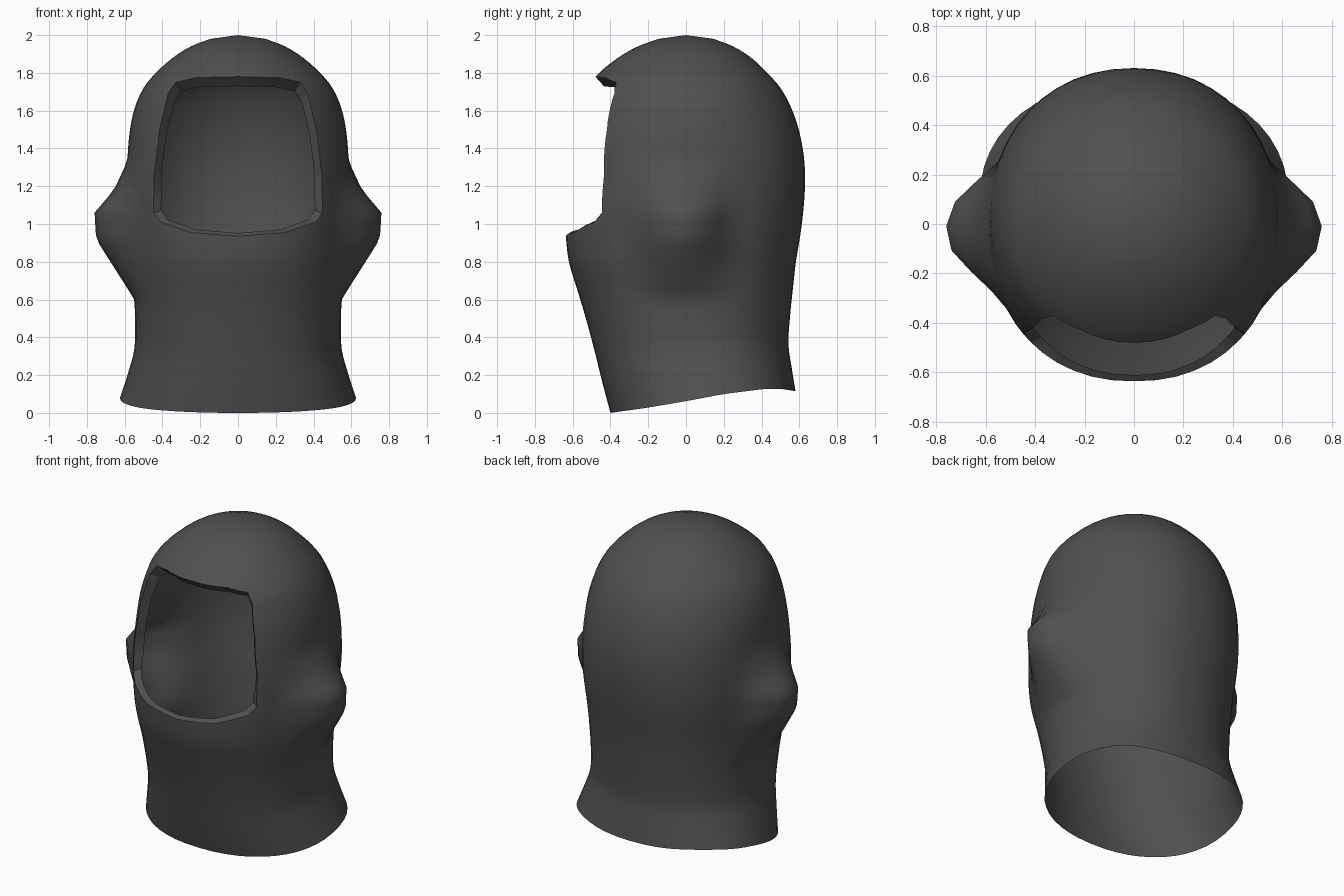
import bpy, bmesh, math
from mathutils import Vector

if "Cube" in bpy.data.objects:
    bpy.data.objects.remove(bpy.data.objects["Cube"])

SEG, SUB = 48, 3

# profile rows: height, half width, front y, back y
ROWS = [(0, .625, -.40, .58), (.17, .58, -.445, .558), (.32, .548, -.482, .542),
        (.5, .545, -.53, .55), (.65, .553, -.575, .565), (.8, .568, -.62, .582),
        (.94, .58, -.636, .605), (1.06, .587, -.637, .62), (1.2, .588, -.637, .63),
        (1.35, .585, -.625, .625), (1.5, .572, -.6, .597), (1.62, .545, -.565, .555),
        (1.72, .5, -.525, .5), (1.8, .435, -.46, .43), (1.88, .345, -.36, .345),
        (1.94, .25, -.255, .25), (1.98, .145, -.145, .145)]
# right half of the face opening (x, z), top to bottom
OPENING = [(0, 1.78), (.22, 1.775), (.33, 1.75), (.37, 1.69), (.415, 1.5), (.445, 1.25),
           (.447, 1.06), (.41, 1.01), (.25, .955), (0, .935)]
# hem height along y
HEM = [(-.4, 0), (-.2, .028), (0, .062), (.2, .1), (.4, .125), (.5, .128), (.58, .115)]


def spline(pts, sub):
    pts = [Vector(p) for p in pts]
    out = []
    for i in range(len(pts) - 1):
        a, b = pts[max(i - 1, 0)], pts[i]
        c, d = pts[i + 1], pts[min(i + 2, len(pts) - 1)]
        for k in range(sub):
            t = k / sub
            out.append(.5 * (2 * b + (c - a) * t + (2 * a - 5 * b + 4 * c - d) * t * t
                             + (3 * b - a - 3 * c + d) * t ** 3))
    return out + [pts[-1]]


def lerp_table(table, u):
    u = min(max(u, table[0][0]), table[-1][0])
    for (a, p), (b, q) in zip(table, table[1:]):
        if u <= b:
            return p + (q - p) * (u - a) / (b - a)


def ear(y, z):
    return .172 * lerp_table([(.60, 0), (.92, 1), (1.06, 1), (1.18, .4), (1.33, 0)], z) \
        * lerp_table([(-.31, 0), (-.085, 1), (.055, 1), (.25, 0)], y)


# hood shell: lofted rings with ear bulges and a tilted hem
bm = bmesh.new()
rings = []
for h, w, f, b in spline(ROWS, SUB):
    n = 2 + .2 * min(max((1.6 - h) / .5, 0), 1)
    ring = []
    for i in range(SEG):
        a = 2 * math.pi * i / SEG
        c, s = math.cos(a), math.sin(a)
        x = w * math.copysign(abs(c) ** (2 / n), c)
        y = (f + b) / 2 + (b - f) / 2 * math.copysign(abs(s) ** (2 / n), s)
        z = h + lerp_table(HEM, y) * max(0, 1 - h / .5)
        if abs(c) > .3:
            x += math.copysign(ear(y, z), c)
        ring.append(bm.verts.new((x, y, z)))
    rings.append(ring)
for lo, hi in zip(rings, rings[1:]):
    for i in range(SEG):
        j = (i + 1) % SEG
        bm.faces.new((lo[i], lo[j], hi[j], hi[i]))
crown = bm.verts.new((0, 0, 2))
for i in range(SEG):
    bm.faces.new((rings[-1][i], rings[-1][(i + 1) % SEG], crown))

# face opening: clip the front faces by each side of the outline, then remove them
outline = OPENING + [(-x, z) for x, z in OPENING[-2:0:-1]]
inside = [f for f in bm.faces if f.calc_center_median().y < -.15]
for (x0, z0), (x1, z1) in zip(outline, outline[1:] + outline[:1]):
    co, no = Vector((x0, 0, z0)), Vector((z0 - z1, 0, x1 - x0))
    geom = set(inside)
    for f in inside:
        geom.update(f.edges)
        geom.update(f.verts)
    res = bmesh.ops.bisect_plane(bm, geom=list(geom), dist=1e-5, plane_co=co, plane_no=no)
    faces = {g for g in res['geom'] if isinstance(g, bmesh.types.BMFace)}
    faces.update(f for f in inside if f.is_valid)
    inside = [f for f in faces if (f.calc_center_median() - co).dot(no) < 0]
bmesh.ops.delete(bm, geom=inside, context='FACES')

# rim: narrow lip turned inward around the opening
edge = [e for e in bm.edges if e.is_boundary and all(v.co.z > .8 for v in e.verts)]
lip = bmesh.ops.extrude_edge_only(bm, edges=edge)['geom']
for v in lip:
    if isinstance(v, bmesh.types.BMVert):
        up = v.co.z - 1.36
        v.co = (v.co.x * .91, v.co.y + (.045 if up > -.25 else .025),
                1.36 + up * (.88 if up > 0 else .96))
bmesh.ops.recalc_face_normals(bm, faces=bm.faces)

mesh = bpy.data.meshes.new("hood")
bm.to_mesh(mesh)
bm.free()
hood = bpy.data.objects.new("hood", mesh)
bpy.context.collection.objects.link(hood)
mat = bpy.data.materials.new("dark_fabric")
mat.diffuse_color = (.08, .08, .08, 1)
mat.use_nodes = True
mat.node_tree.nodes["Principled BSDF"].inputs["Base Color"].default_value = mat.diffuse_color
mesh.materials.append(mat)
bpy.context.view_layer.objects.active = hood
hood.select_set(True)
bpy.ops.object.shade_smooth_by_angle(angle=math.radians(40))
